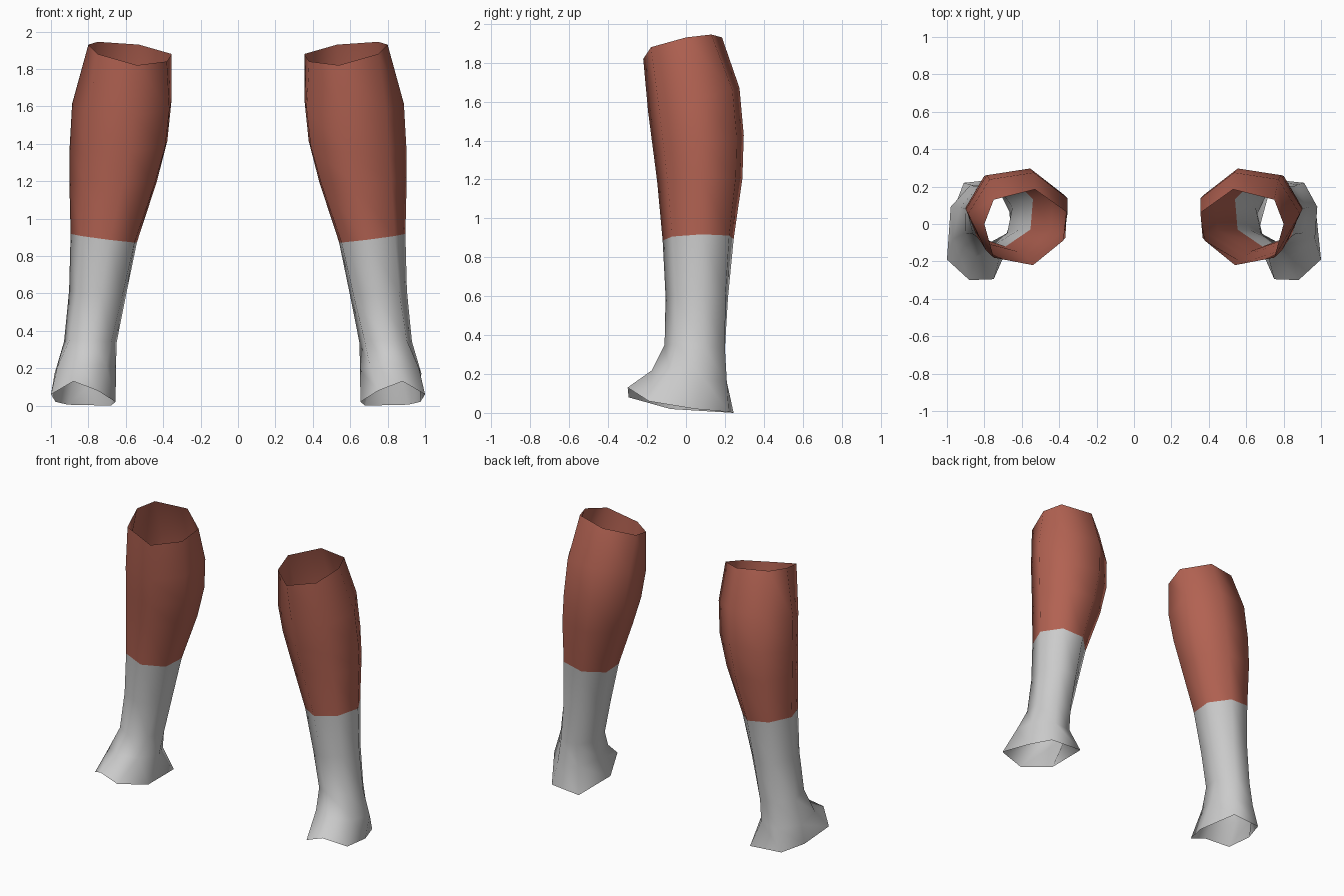
import bpy, bmesh, math

cube = bpy.data.objects.get("Cube")
if cube:
    bpy.data.objects.remove(cube, do_unlink=True)


def material(name, rgb):
    m = bpy.data.materials.new(name)
    m.use_nodes = True
    m.diffuse_color = (*rgb, 1)
    m.node_tree.nodes["Principled BSDF"].inputs["Base Color"].default_value = (*rgb, 1)
    return m


red = material("brick_red", (0.445, 0.122, 0.084))
grey = material("light_grey", (0.597, 0.597, 0.597))

SIDES = 7

# Slanted open rims, starting at the shin and running outwards
top_rim = [(.54, -.22, 1.82), (.75, -.18, 1.88), (.80, 0, 1.93), (.75, .13, 1.945),
           (.53, .185, 1.93), (.355, .06, 1.88), (.38, -.09, 1.84)]
sole_rim = [(.88, -.30, .13), (1.0, -.19, .06), (.975, .05, .02), (.91, .22, .005),
            (.68, .245, 0), (.655, -.08, .02), (.75, -.295, .08)]

# Rings between the rims:
# x min, x max, y min, y max, z, rise to the back, rise to the outside, turn
sections = [
    (.355, .887, -.195, .275, 1.61, .12, .00, 0),     # upper calf
    (.378, .900, -.170, .297, 1.39, .07, -.02, 0),    # calf bulge
    (.435, .902, -.148, .290, 1.20, .02, .02, 0),     # lower calf
    (.540, .895, -.120, .245, .895, .01, .045, 2),    # colour change
    (.600, .903, -.105, .216, .60, .00, .03, 5),      # shin
    (.650, .930, -.110, .200, .34, -.02, .01, 10),    # ankle
    (.652, .980, -.175, .210, .19, -.06, -.01, 18),   # instep
]
COLOUR_ROW = 4    # rows of faces from the top that are red


def ring(x0, x1, y0, y1, z, back, outer, turn):
    """Heptagon stretched to fill a box, on a tilted plane."""
    angles = [math.radians(-100 + turn + 360 * i / SIDES) for i in range(SIDES)]
    c = [math.cos(a) for a in angles]
    s = [math.sin(a) for a in angles]
    pts = []
    for cx, sy in zip(c, s):
        u = (cx - min(c)) / (max(c) - min(c))
        v = (sy - min(s)) / (max(s) - min(s))
        pts.append((x0 + u * (x1 - x0), y0 + v * (y1 - y0),
                    z + back * (v - .5) + outer * (u - .5)))
    return pts


def stocking(name, side):
    """Open tube lofted through the rings; side is +1 for left, -1 for right."""
    bm = bmesh.new()
    rings = [top_rim] + [ring(*s) for s in sections] + [sole_rim]
    rows = [[bm.verts.new((side * x, y, z)) for x, y, z in r] for r in rings]
    for k, (a, b) in enumerate(zip(rows, rows[1:])):
        for i in range(SIDES):
            j = (i + 1) % SIDES
            quad = [a[i], b[i], b[j], a[j]]
            f = bm.faces.new(quad if side > 0 else quad[::-1])
            f.material_index = 0 if k < COLOUR_ROW else 1
            f.smooth = True
    me = bpy.data.meshes.new(name)
    bm.to_mesh(me)
    bm.free()
    me.materials.append(red)
    me.materials.append(grey)
    ob = bpy.data.objects.new(name, me)
    bpy.context.collection.objects.link(ob)


stocking("left_stocking", 1)
stocking("right_stocking", -1)
